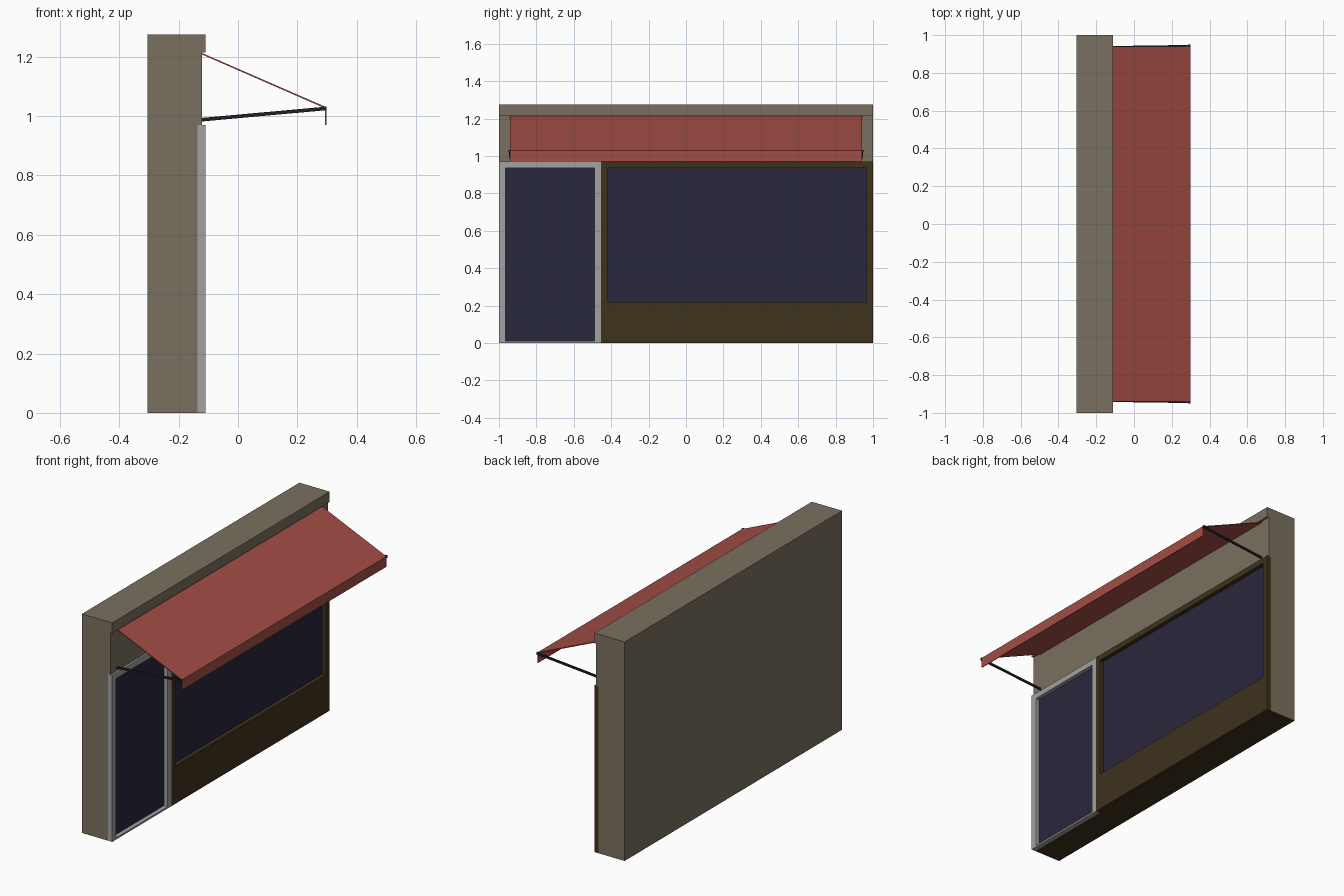
import bpy
import math
from mathutils import Vector

if "Cube" in bpy.data.objects:
    bpy.data.objects.remove(bpy.data.objects["Cube"])


def material(name, color):
    m = bpy.data.materials.new(name)
    m.diffuse_color = (*color, 1)
    m.use_nodes = True
    m.node_tree.nodes["Principled BSDF"].inputs["Base Color"].default_value = m.diffuse_color
    return m


stone = material("stone", (0.195, 0.165, 0.115))
dark_wood = material("dark_wood", (0.048, 0.032, 0.012))
metal = material("door_metal", (0.36, 0.36, 0.36))
glass = material("glass", (0.023, 0.021, 0.045))
cloth = material("red_cloth", (0.37, 0.075, 0.06))
black = material("black_iron", (0.015, 0.015, 0.016))


def make(name, verts, faces, mat):
    me = bpy.data.meshes.new(name)
    me.from_pydata(verts, [], faces)
    me.update()
    ob = bpy.data.objects.new(name, me)
    bpy.context.collection.objects.link(ob)
    me.materials.append(mat)
    return ob


def extrude_y(name, profile, y0, y1, mat):
    """Extrude an x-z profile (counter-clockwise in x, z) along y."""
    n = len(profile)
    verts = [(x, y, z) for y in (y0, y1) for x, z in profile]
    faces = [tuple(range(n)), tuple(range(2 * n - 1, n - 1, -1))]
    faces += [(i, i + n, (i + 1) % n + n, (i + 1) % n) for i in range(n)]
    return make(name, verts, faces, mat)


def frame(name, outer, inner, x0, x1, mat):
    """Rectangular ring in the y-z plane; rectangles are (y0, z0, y1, z1)."""
    verts = []
    for x in (x1, x0):
        for a, b, c, d in (outer, inner):
            verts += [(x, a, b), (x, c, b), (x, c, d), (x, a, d)]
    faces = []
    for i in range(4):
        j = (i + 1) % 4
        faces += [(i, j, j + 4, i + 4), (i + 8, i + 12, j + 12, j + 8),
                  (i, i + 8, j + 8, j), (i + 4, j + 4, j + 12, i + 12)]
    return make(name, verts, faces, mat)


def pane(name, rect, x0, x1, mat):
    y0, z0, y1, z1 = rect
    return extrude_y(name, [(x0, z0), (x1, z0), (x1, z1), (x0, z1)], y0, y1, mat)


BACK, DEEP, WALL, FACE, TIP = -0.305, -0.137, -0.122, -0.11, 0.298

# Wall with a top lip and a rebate for the shopfront; dark underside
wall = extrude_y("wall", [(BACK, 0), (DEEP, 0), (DEEP, 0.97), (WALL, 0.97),
                          (WALL, 1.215), (FACE, 1.215), (FACE, 1.275),
                          (BACK, 1.275)], -1, 1, stone)
wall.data.materials.append(dark_wood)
for p in wall.data.polygons:
    if p.center.z < 0.01:
        p.material_index = 1

# Door and window: frames with recessed panes
door_open = (-0.965, 0.01, -0.49, 0.937)
window_open = (-0.42, 0.22, 0.965, 0.937)
frame("door_frame", (-1, 0, -0.455, 0.97), door_open, DEEP, FACE, metal)
frame("window_frame", (-0.455, 0, 1, 0.97), window_open, DEEP, FACE, dark_wood)
pane("door_glass", door_open, DEEP, DEEP + 0.003, glass)
pane("window_glass", window_open, DEEP, DEEP + 0.003, glass)

# Awning: thin sloped cloth with a hanging valance
extrude_y("awning", [(WALL, 1.208), (TIP - 0.004, 1.026), (TIP - 0.004, 0.97),
                     (TIP, 0.97), (TIP, 1.03), (WALL, 1.213)],
          -0.94, 0.94, cloth)

# Support arms and their end pins, one each side
for side, s in (("left", -1), ("right", 1)):
    a, b = Vector((WALL, s * 0.938, 0.988)), Vector((TIP, s * 0.944, 1.026))
    d = b - a
    bpy.ops.mesh.primitive_cube_add(size=1, location=(a + b) / 2)
    arm = bpy.context.object
    arm.name = side + "_arm"
    arm.scale = (d.length, 0.008, 0.012)
    arm.rotation_euler = (0, -math.atan2(d.z, d.x), math.atan2(d.y, d.x))
    arm.data.materials.append(black)
    bpy.ops.mesh.primitive_cube_add(size=1, location=(TIP - 0.006, s * 0.944, 1.026))
    pin = bpy.context.object
    pin.name = side + "_arm_pin"
    pin.scale = (0.014, 0.012, 0.014)
    pin.data.materials.append(black)
